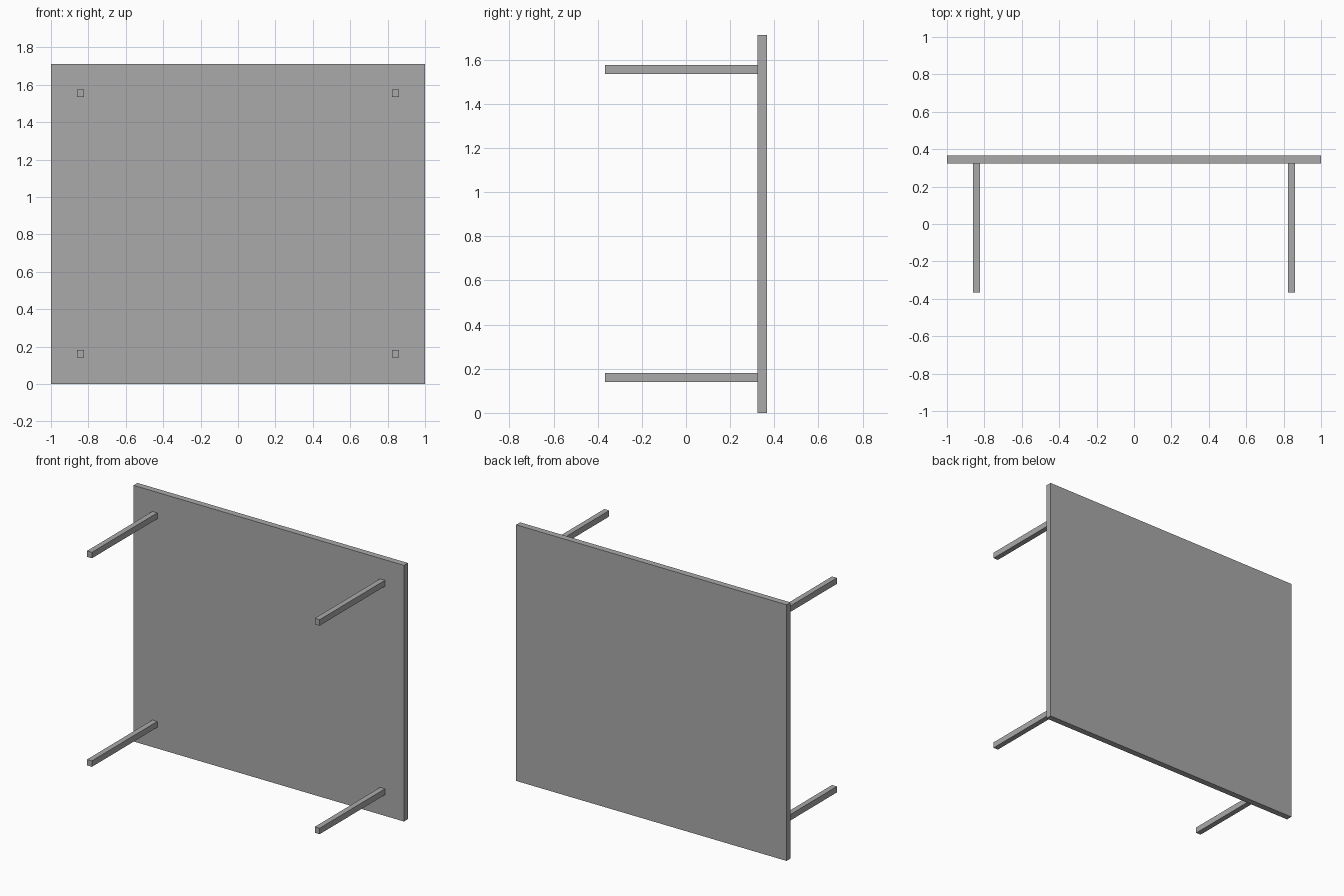
import bpy

cube = bpy.data.objects.get("Cube")
if cube:
    bpy.data.objects.remove(cube, do_unlink=True)

# Single plain grey for every part
GREY = (0.4, 0.4, 0.4, 1.0)
mat = bpy.data.materials.new("plain grey")
mat.use_nodes = True
mat.diffuse_color = GREY
mat.node_tree.nodes["Principled BSDF"].inputs["Base Color"].default_value = GREY


def box(name, low, high):
    """Axis-aligned box between two opposite corners."""
    centre = [(a + b) / 2 for a, b in zip(low, high)]
    size = [b - a for a, b in zip(low, high)]
    bpy.ops.mesh.primitive_cube_add(size=1, location=centre)
    obj = bpy.context.object
    obj.name = name
    obj.scale = size
    bpy.ops.object.transform_apply(location=False, rotation=False, scale=True)
    obj.data.materials.append(mat)
    return obj


HALF_DEPTH = 0.366
PANEL_FRONT = 0.324
HEIGHT = 1.712

# Upright table top
box("table_top", (-1, PANEL_FRONT, 0), (1, HALF_DEPTH, HEIGHT))

# Four square legs pointing forward, ending on the panel
LEG_X, LEG_W, LEG_H = 0.842, 0.018, 0.02
for level, z in (("lower", 0.161), ("upper", 1.555)):
    for side, s in (("right", -1), ("left", 1)):
        x = s * LEG_X
        box(f"{level}_{side}_leg",
            (x - LEG_W, -HALF_DEPTH, z - LEG_H),
            (x + LEG_W, PANEL_FRONT, z + LEG_H))
